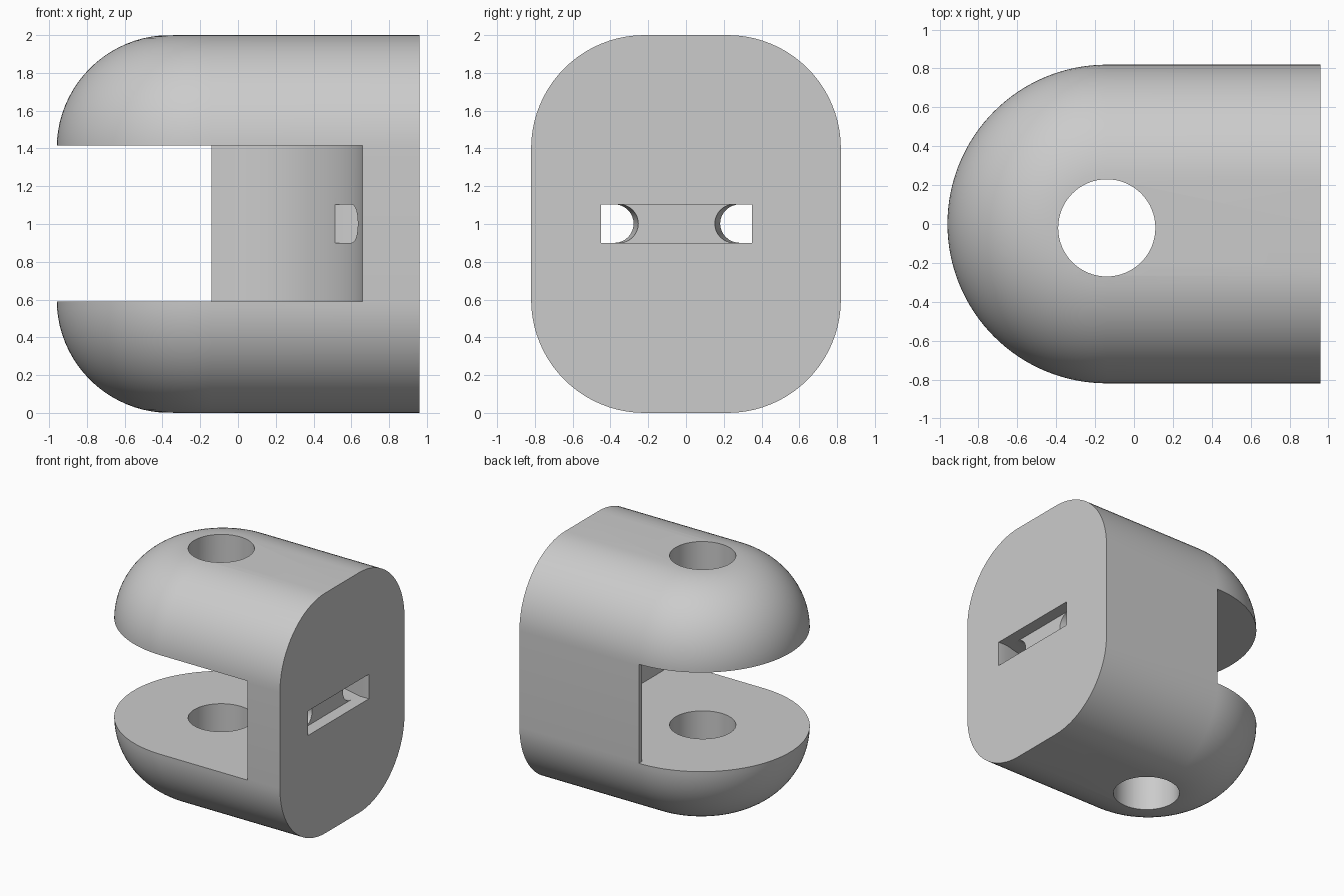
import bpy
import bmesh
from math import pi, cos, sin, radians

cube = bpy.data.objects.get("Cube")
if cube:
    bpy.data.objects.remove(cube, do_unlink=True)

CX, CY = -0.14, -0.02      # pivot axis of the eye
RADIUS, CORNER = 0.82, 0.6
END = 0.96                 # flat mounting end
SLOT_Y = -0.05             # middle of the mounting slot

grey = bpy.data.materials.new("plain_grey")
grey.use_nodes = True
colour = (0.6, 0.6, 0.6, 1)
grey.diffuse_color = colour
grey.node_tree.nodes["Principled BSDF"].inputs["Base Color"].default_value = colour


def finish(name, bm):
    bmesh.ops.recalc_face_normals(bm, faces=bm.faces)
    mesh = bpy.data.meshes.new(name)
    bm.to_mesh(mesh)
    bm.free()
    obj = bpy.data.objects.new(name, mesh)
    bpy.context.collection.objects.link(obj)
    mesh.materials.append(grey)
    return obj


def loft(name, first, second):
    """Solid between two matching outlines."""
    bm = bmesh.new()
    a = [bm.verts.new(p) for p in first]
    b = [bm.verts.new(p) for p in second]
    bm.faces.new(a)
    bm.faces.new(b)
    for i in range(len(a)):
        j = (i + 1) % len(a)
        bm.faces.new((a[i], a[j], b[j], b[i]))
    return finish(name, bm)


def upright(name, outline, low, high):
    return loft(name, [(x, y, low) for x, y in outline],
                [(x, y, high) for x, y in outline])


def arc(cx, cy, r, start, stop, steps):
    angles = [radians(start + (stop - start) * i / steps) for i in range(steps + 1)]
    return [(cx + r * cos(t), cy + r * sin(t)) for t in angles]


# Rounded body: half section carried along one side, round the nose and back
flat = RADIUS - CORNER
section = ([(0, 0)] + arc(flat, CORNER, CORNER, -90, 0, 20)
           + arc(flat, 2 - CORNER, CORNER, 0, 90, 20) + [(0, 2)])
bm = bmesh.new()
stations = [[(END, -w, z) for w, z in section]]
for i in range(65):
    t = -pi / 2 - pi * i / 64
    stations.append([(CX + w * cos(t), w * sin(t), z) for w, z in section])
stations.append([(END, w, z) for w, z in section])
rows = [[bm.verts.new(p) for p in s] for s in stations]
for a, b in zip(rows, rows[1:]):
    for i in range(len(section) - 1):
        bm.faces.new((a[i], a[i + 1], b[i + 1], b[i]))
bmesh.ops.remove_doubles(bm, verts=bm.verts, dist=1e-5)
bmesh.ops.holes_fill(bm, edges=[e for e in bm.edges if e.is_boundary], sides=0)
body = finish("clevis_body", bm)

# Jaw opening: round at the back, straight out of the front side
jaw = arc(CX, CY, 0.8, 90, 0, 48) + [(0.66, -2), (-2, -2), (-2, 2), (CX, 2)]
cutters = [upright("jaw_cutter", jaw, 0.59, 1.415)]

# Pin hole through both jaws
cutters.append(upright("pin_cutter", arc(CX, CY, 0.25, 0, 360, 64)[:-1], -0.5, 2.5))

# Shallow mounting slot in the flat end
slot = [(0.86, SLOT_Y - 0.4), (1.2, SLOT_Y - 0.4), (1.2, SLOT_Y + 0.4), (0.86, SLOT_Y + 0.4)]
cutters.append(upright("slot_cutter", slot, 0.9, 1.104))


# Two flared passages from the slot to the jaw, rounded on their inner ends
def passage(side, x, inner, outer):
    d = [(outer, 0.9)] + arc(inner + 0.102, 1.002, 0.102, 270, 90, 16) + [(outer, 1.104)]
    return [(x, SLOT_Y + side * u, z) for u, z in d]


for side, label in ((-1, "front"), (1, "back")):
    cutters.append(loft(label + "_passage_cutter", passage(side, 0.88, 0.2, 0.4),
                        passage(side, 0.48, 0.25, 0.5)))

bpy.ops.object.select_all(action="DESELECT")
bpy.context.view_layer.objects.active = body
body.select_set(True)
for cutter in cutters:
    cutter.hide_render = True
    mod = body.modifiers.new(cutter.name, "BOOLEAN")
    mod.operation = "DIFFERENCE"
    mod.solver = "EXACT"
    mod.object = cutter
    bpy.ops.object.modifier_apply(modifier=mod.name)
for cutter in cutters:
    bpy.data.objects.remove(cutter, do_unlink=True)

bpy.ops.object.shade_smooth_by_angle(angle=radians(30))
